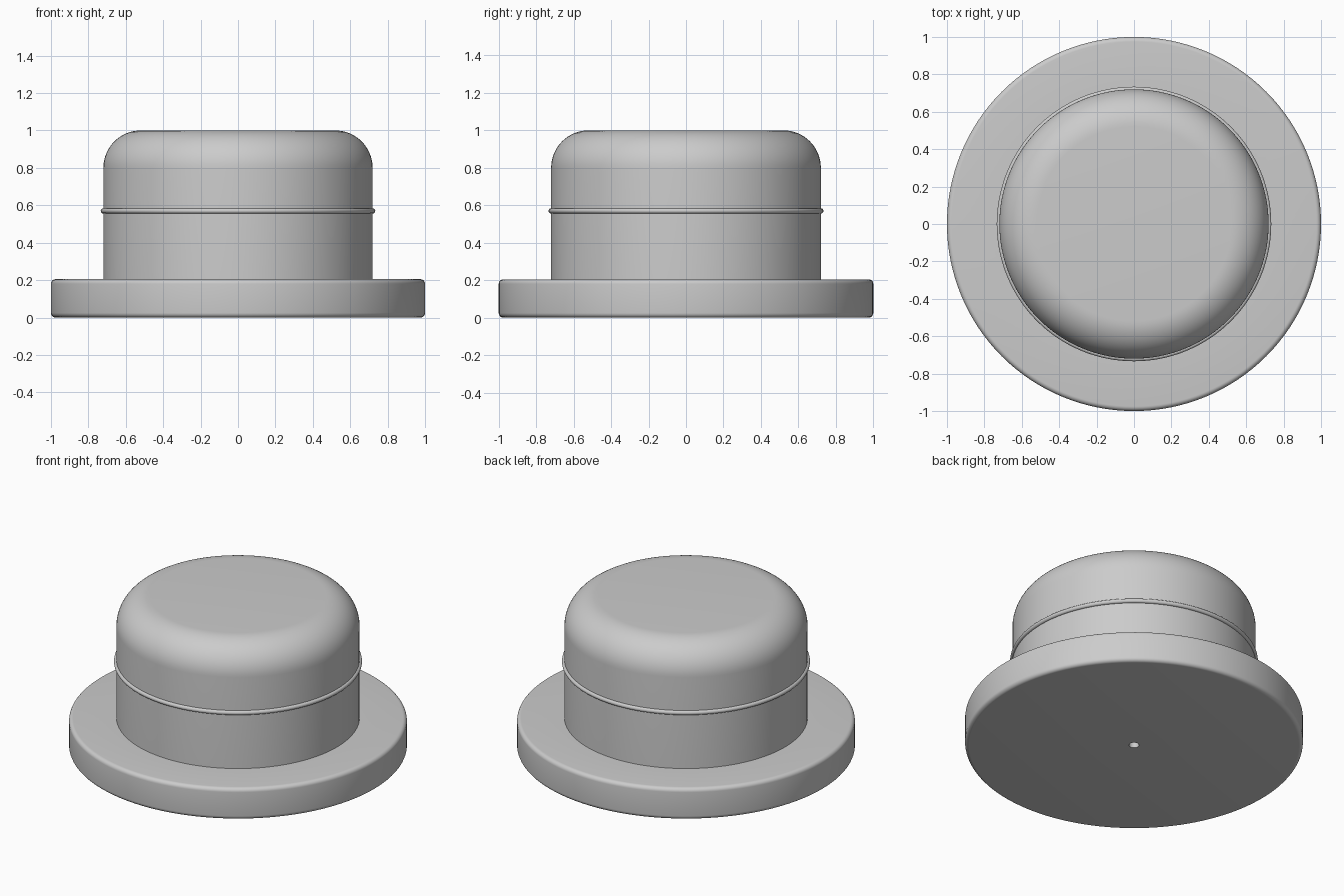
import bpy, bmesh, math

if "Cube" in bpy.data.objects:
    bpy.data.objects.remove(bpy.data.objects["Cube"], do_unlink=True)

SEGMENTS = 128

grey = bpy.data.materials.new("plain_grey")
grey.use_nodes = True
grey.diffuse_color = (0.6, 0.6, 0.6, 1)
grey.node_tree.nodes["Principled BSDF"].inputs["Base Color"].default_value = (0.6, 0.6, 0.6, 1)


def arc(r, z, radius, start, end, steps):
    """Profile points (r, z) along an arc, angles in degrees."""
    angles = [math.radians(start + (end - start) * i / steps) for i in range(steps + 1)]
    return [(r + radius * math.cos(a), z + radius * math.sin(a)) for a in angles]


def lathe(name, profile, closed=False):
    """Turn a profile of (r, z) points around the z axis."""
    bm = bmesh.new()
    verts = [bm.verts.new((r, 0, z)) for r, z in profile]
    edges = [bm.edges.new(pair) for pair in zip(verts, verts[1:])]
    if closed:
        edges.append(bm.edges.new((verts[-1], verts[0])))
    bmesh.ops.spin(bm, geom=verts + edges, axis=(0, 0, 1), cent=(0, 0, 0),
                   angle=math.tau, steps=SEGMENTS)
    bmesh.ops.remove_doubles(bm, verts=bm.verts, dist=0.0001)
    bmesh.ops.recalc_face_normals(bm, faces=bm.faces)
    mesh = bpy.data.meshes.new(name)
    bm.to_mesh(mesh)
    bm.free()
    mesh.materials.append(grey)
    obj = bpy.data.objects.new(name, mesh)
    bpy.context.collection.objects.link(obj)
    bpy.ops.object.select_all(action='DESELECT')
    obj.select_set(True)
    bpy.context.view_layer.objects.active = obj
    bpy.ops.object.shade_smooth_by_angle(angle=math.radians(35))
    return obj


# Round base with softened rims and a small blind hole underneath
lathe("base_flange",
      [(0, 0.18), (0.03, 0.18), (0.03, 0)]
      + arc(0.975, 0.025, 0.025, -90, 0, 6)
      + arc(0.975, 0.18, 0.025, 0, 90, 6)
      + [(0.7, 0.205), (0, 0.205)])

# Cylindrical body with a broadly rounded top edge
lathe("cap_body", [(0, 0.19), (0.72, 0.19)] + arc(0.52, 0.8, 0.2, 0, 90, 16) + [(0, 1)])

# Thin bead around the middle of the body
lathe("bead_ring", arc(0.72, 0.57, 0.014, 0, 345, 23), closed=True)
